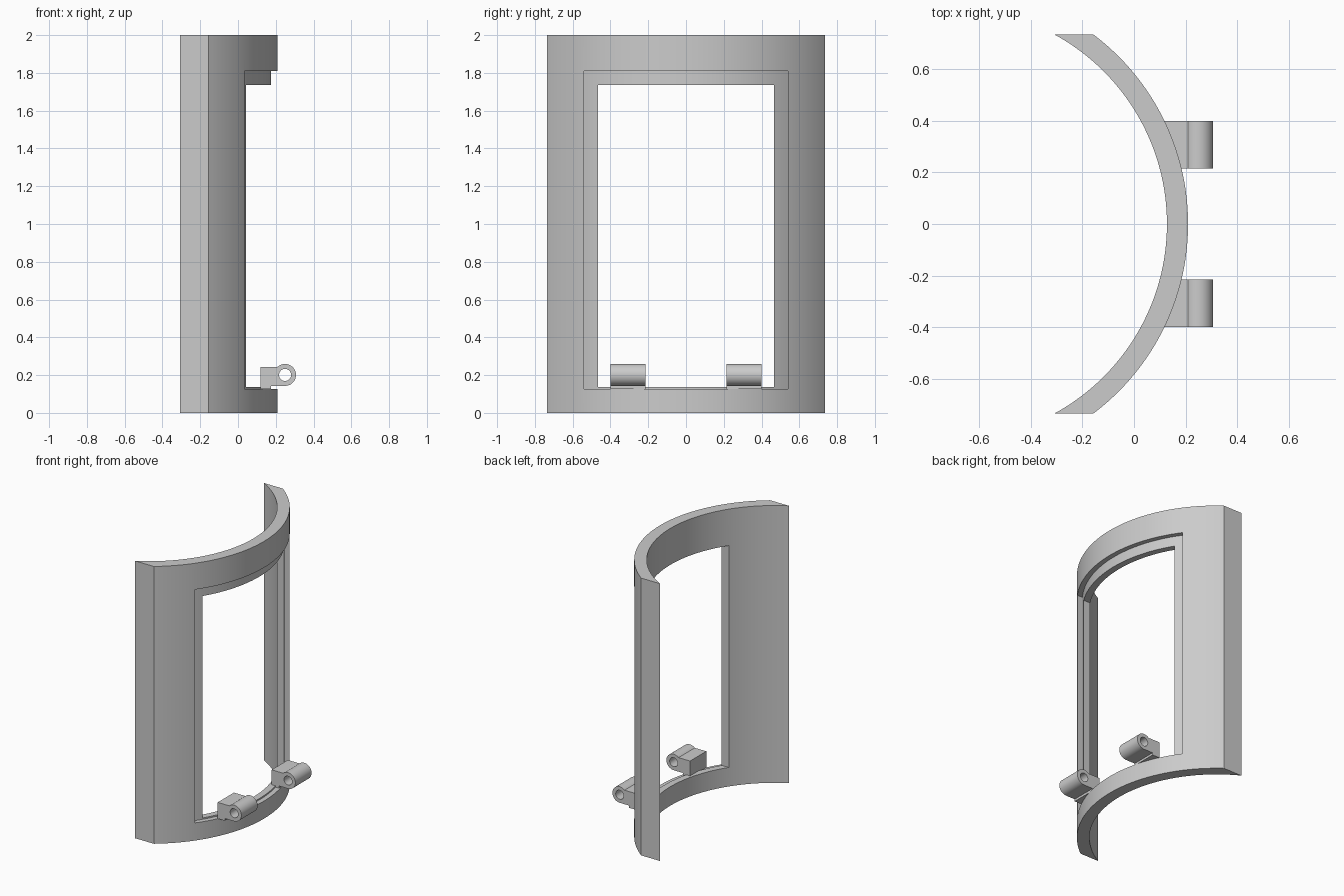
import bpy, bmesh
from math import asin, sin, cos, pi, radians
from mathutils import Vector

cube = bpy.data.objects.get("Cube")
if cube:
    bpy.data.objects.remove(cube, do_unlink=True)

grey = bpy.data.materials.new("light grey")
grey.use_nodes = True
grey.diffuse_color = (0.6, 0.6, 0.6, 1)
grey.node_tree.nodes["Principled BSDF"].inputs["Base Color"].default_value = (0.6, 0.6, 0.6, 1)

CENTRE_X = -0.71
OUTER, REBATE, INNER = 0.92, 0.885, 0.838


def extrude(name, points, direction):
    """Solid from a closed outline swept along a direction."""
    bm = bmesh.new()
    face = bm.faces.new([bm.verts.new(p) for p in points])
    swept = bmesh.ops.extrude_face_region(bm, geom=[face])["geom"]
    moved = [v for v in swept if isinstance(v, bmesh.types.BMVert)]
    bmesh.ops.translate(bm, verts=moved, vec=Vector(direction))
    bmesh.ops.recalc_face_normals(bm, faces=bm.faces)
    mesh = bpy.data.meshes.new(name)
    bm.to_mesh(mesh)
    bm.free()
    mesh.materials.append(grey)
    obj = bpy.data.objects.new(name, mesh)
    bpy.context.collection.objects.link(obj)
    return obj


def arc(radius, half_width, z, steps=64):
    end = asin(half_width / radius)
    angles = [end * (2 * i / steps - 1) for i in range(steps + 1)]
    return [(CENTRE_X + radius * cos(a), radius * sin(a), z) for a in angles]


def curved_panel(name, inner, outer, half_width, z0, z1):
    outline = arc(outer, half_width, z0) + arc(inner, half_width, z0)[::-1]
    return extrude(name, outline, (0, 0, z1 - z0))


def cut(obj, cutter):
    cutter.hide_render = True
    mod = obj.modifiers.new("cut", "BOOLEAN")
    mod.operation, mod.solver, mod.object = "DIFFERENCE", "EXACT", cutter
    bpy.context.view_layer.objects.active = obj
    bpy.ops.object.modifier_apply(modifier=mod.name)
    bpy.data.objects.remove(cutter, do_unlink=True)


def smooth(obj):
    bpy.ops.object.select_all(action="DESELECT")
    obj.select_set(True)
    bpy.context.view_layer.objects.active = obj
    bpy.ops.object.shade_smooth_by_angle(angle=radians(30))


# Curved frame with a window opening and a shallow outer rebate
frame = curved_panel("curved_frame", INNER, OUTER, 0.735, 0, 2)
cut(frame, curved_panel("rebate_cutter", REBATE, 1.1, 0.54, 0.127, 1.81))
cut(frame, curved_panel("window_cutter", 0.7, 1.1, 0.467, 0.137, 1.737))
smooth(frame)

# Hinge lugs: a block running into a bored barrel
PIN_X, PIN_Z, BARREL, BORE = 0.249, 0.201, 0.058, 0.032
TOP, BOTTOM, BACK = 0.244, PIN_Z - BARREL, 0.118


def circle_arc(radius, start, end, y, steps):
    angles = [start + (end - start) * i / steps for i in range(steps + 1)]
    return [(PIN_X + radius * cos(a), y, PIN_Z + radius * sin(a)) for a in angles]


for side, y in (("right", -0.4), ("left", 0.215)):
    top_angle = pi - asin((TOP - PIN_Z) / BARREL)
    outline = circle_arc(BARREL, -pi / 2, top_angle, y, 36)
    outline += [(BACK, y, TOP), (BACK, y, BOTTOM)]
    lug = extrude(side + "_hinge_lug", outline, (0, 0.185, 0))
    bore = circle_arc(BORE, 0, 2 * pi, y - 0.1, 32)[:-1]
    cut(lug, extrude("bore_cutter", bore, (0, 0.4, 0)))
    smooth(lug)

    # Foot seating the lug on the rebate
    foot = [(BACK, y, BOTTOM), (0.175, y, BOTTOM), (0.175, y, 0.127), (BACK, y, 0.127)]
    extrude(side + "_hinge_foot", foot, (0, 0.185, 0))
